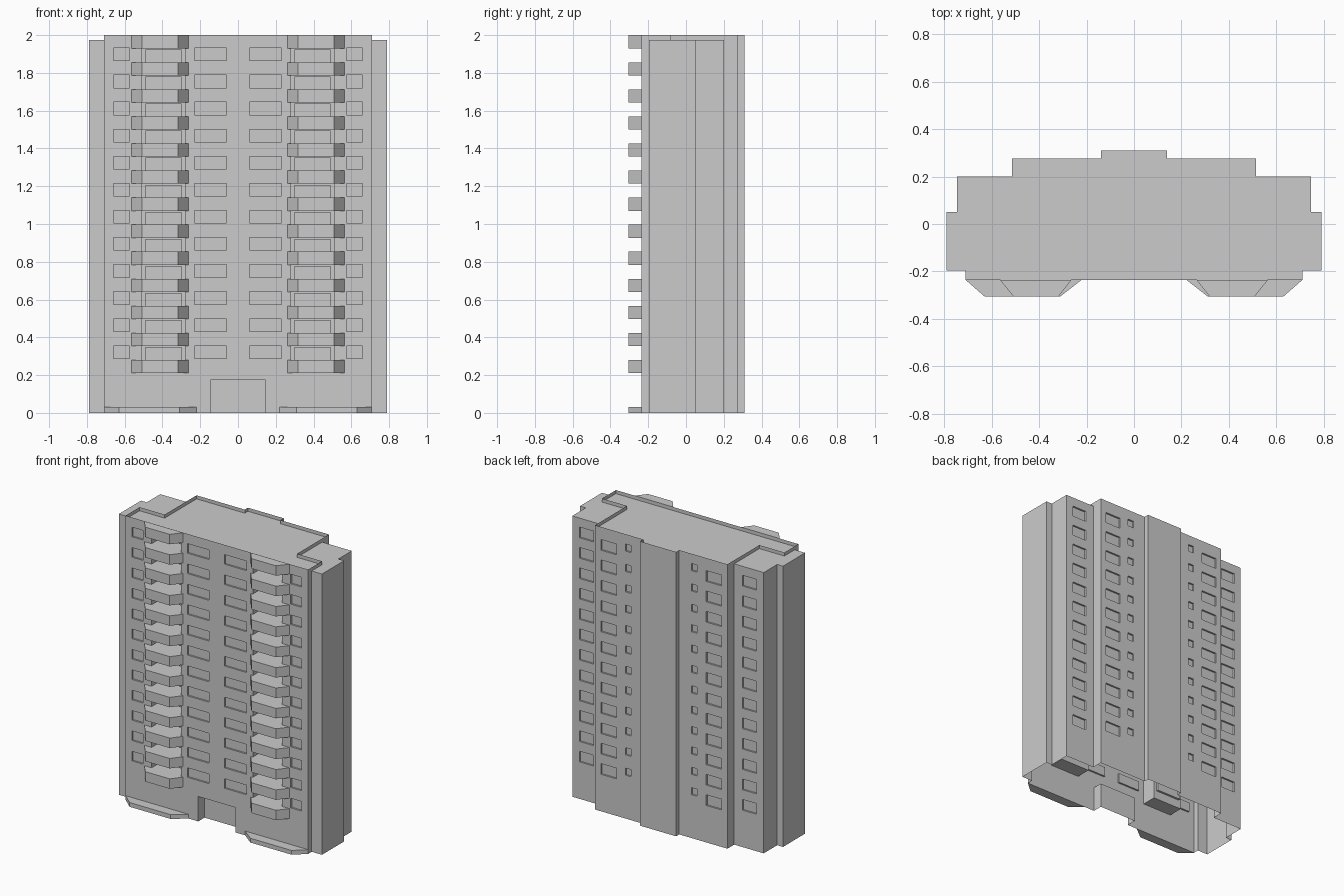
import bpy, bmesh

if "Cube" in bpy.data.objects:
    bpy.data.objects.remove(bpy.data.objects["Cube"])

PITCH = 0.1433
FLOORS = 12
ROOF = 1.975
FRONT = -0.235


def make_object(name, bm):
    bmesh.ops.recalc_face_normals(bm, faces=bm.faces)
    me = bpy.data.meshes.new(name)
    bm.to_mesh(me)
    bm.free()
    ob = bpy.data.objects.new(name, me)
    bpy.context.collection.objects.link(ob)
    return ob


def prism(bm, pts, z0, z1):
    lo = [bm.verts.new((x, y, z0)) for x, y in pts]
    hi = [bm.verts.new((x, y, z1)) for x, y in pts]
    bm.faces.new(lo)
    bm.faces.new(hi)
    for i in range(len(pts)):
        j = (i + 1) % len(pts)
        bm.faces.new((lo[i], lo[j], hi[j], hi[i]))


def box(bm, x0, x1, y0, y1, z0, z1):
    prism(bm, [(x0, y0), (x1, y0), (x1, y1), (x0, y1)], z0, z1)


def box_pair(bm, x0, x1, *rest):
    box(bm, x0, x1, *rest)
    box(bm, -x1, -x0, *rest)


def mirrored(half):
    return half + [(-x, y) for x, y in reversed(half)]


def carve(target, name, bm):
    cutter = make_object(name, bm)
    mod = target.modifiers.new(name, 'BOOLEAN')
    mod.operation = 'DIFFERENCE'
    mod.solver = 'EXACT'
    mod.object = cutter
    bpy.context.view_layer.objects.active = target
    bpy.ops.object.modifier_apply(modifier=mod.name)
    bpy.data.objects.remove(cutter)


# Tower walls: stepped plan with lower side wings
back = [(0.14, 0.31), (0.14, 0.275), (0.515, 0.275)]
wing = [(0.515, 0.20), (0.745, 0.20), (0.745, 0.05), (0.79, 0.05),
        (0.79, -0.195), (0.71, -0.195)]
bm = bmesh.new()
prism(bm, mirrored(back + wing + [(0.71, FRONT)]), 0, ROOF)
tower = make_object("tower_walls", bm)

# Entrance, balcony shafts and shallow window recesses
D = 0.012
bm = bmesh.new()
box(bm, -0.145, 0.145, FRONT - 0.1, FRONT + 0.07, -0.1, 0.175)
box_pair(bm, 0.28, 0.508, FRONT - 0.1, -0.13, 0.24, 1.95)
for k in range(FLOORS):
    z = k * PITCH
    for x0, x1 in ((0.06, 0.23), (0.575, 0.66)):
        box_pair(bm, x0, x1, FRONT - 0.03, FRONT + D, z + 0.288, z + 0.355)
    box_pair(bm, 0.58, 0.69, 0.20 - D, 0.23, z + 0.26, z + 0.335)
    box_pair(bm, 0.35, 0.47, 0.275 - D, 0.30, z + 0.26, z + 0.335)
    box_pair(bm, 0.235, 0.28, 0.275 - D, 0.30, z + 0.305, z + 0.355)
carve(tower, "recess_cutter", bm)

# Balcony doors at the back of the shafts
bm = bmesh.new()
for k in range(FLOORS):
    z = k * PITCH
    box_pair(bm, 0.30, 0.49, -0.15, -0.115, z + 0.27, z + 0.345)
carve(tower, "balcony_door_cutter", bm)

# The shell is open underneath
bm = bmesh.new()
bm.from_mesh(tower.data)
floor = [f for f in bm.faces if all(abs(v.co.z) < 1e-4 for v in f.verts)]
bmesh.ops.delete(bm, geom=floor, context='FACES')
bm.to_mesh(tower.data)
bm.free()

# Thin parapet around the central roof
outline = mirrored(back + [(0.515, -0.08), (0.71, -0.08), (0.71, FRONT)])
bm = bmesh.new()
lo = [bm.verts.new((x, y, ROOF)) for x, y in outline]
hi = [bm.verts.new((x, y, 2.0)) for x, y in outline]
for i in range(len(outline)):
    j = (i + 1) % len(outline)
    bm.faces.new((lo[i], lo[j], hi[j], hi[i]))
make_object("roof_parapet", bm)

# Balconies: bevelled slabs, one per floor on each side
bm = bmesh.new()
for k in range(FLOORS + 1):
    z = 0.21 + k * PITCH
    for s in (-1, 1):
        pts = [(0.263, FRONT), (0.318, -0.305), (0.508, -0.305), (0.565, FRONT)]
        if k < FLOORS:
            pts += [(0.508, FRONT), (0.508, -0.13), (0.28, -0.13), (0.28, FRONT)]
        prism(bm, [(s * x, y) for x, y in pts], z, z + 0.07)
make_object("balconies", bm)

# Low canopies at ground level
bm = bmesh.new()
for s in (-1, 1):
    pts = [(0.22, FRONT), (0.31, -0.305), (0.63, -0.305), (0.71, FRONT)]
    prism(bm, [(s * x, y) for x, y in pts], 0, 0.03)
make_object("ground_canopies", bm)
